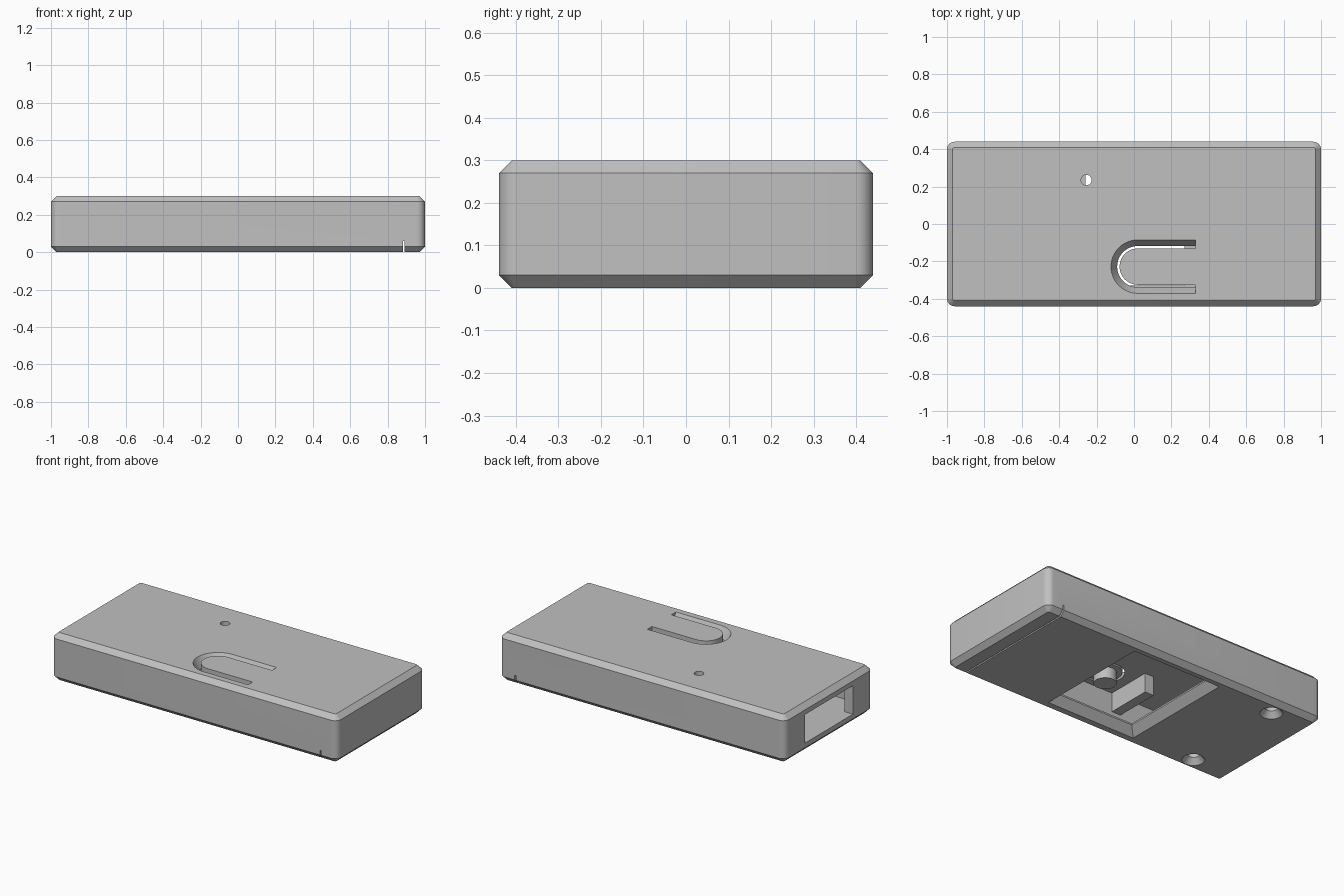
import bpy, bmesh, math

if "Cube" in bpy.data.objects:
    bpy.data.objects.remove(bpy.data.objects["Cube"])

grey = bpy.data.materials.new("plain_grey")
grey.diffuse_color = (0.53, 0.53, 0.53, 1)
grey.use_nodes = True
grey.node_tree.nodes["Principled BSDF"].inputs["Base Color"].default_value = grey.diffuse_color


def loft(name, rings):
    """Skin a list of equal-length rings and cap both ends."""
    bm = bmesh.new()
    vs = [[bm.verts.new(p) for p in r] for r in rings]
    n = len(vs[0])
    for a, b in zip(vs, vs[1:]):
        for i in range(n):
            j = (i + 1) % n
            bm.faces.new((a[i], a[j], b[j], b[i]))
    bm.faces.new(vs[0][::-1])
    bm.faces.new(vs[-1])
    bmesh.ops.recalc_face_normals(bm, faces=bm.faces)
    me = bpy.data.meshes.new(name)
    bm.to_mesh(me)
    bm.free()
    me.materials.append(grey)
    ob = bpy.data.objects.new(name, me)
    bpy.context.collection.objects.link(ob)
    return ob


def rect(x0, x1, y0, y1, z):
    return [(x0, y0, z), (x1, y0, z), (x1, y1, z), (x0, y1, z)]


def box(name, x0, x1, y0, y1, z0, z1):
    return loft(name, [rect(x0, x1, y0, y1, z0), rect(x0, x1, y0, y1, z1)])


def round_rect(hx, hy, r, z, seg=8):
    pts = []
    for k, (sx, sy) in enumerate(((1, 1), (-1, 1), (-1, -1), (1, -1))):
        for i in range(seg + 1):
            a = math.pi / 2 * (k + i / seg)
            pts.append((sx * (hx - r) + r * math.cos(a),
                        sy * (hy - r) + r * math.sin(a), z))
    return pts


def turned(name, x, y, profile, seg=32):
    """Round part or hole from (radius, height) pairs."""
    return loft(name, [[(x + r * math.cos(2 * math.pi * i / seg),
                         y + r * math.sin(2 * math.pi * i / seg), z)
                        for i in range(seg)] for r, z in profile])


def cut(target, cutter):
    cutter.hide_render = True
    m = target.modifiers.new("cut", 'BOOLEAN')
    m.operation = 'DIFFERENCE'
    m.solver = 'EXACT'
    m.object = cutter
    bpy.context.view_layer.objects.active = target
    bpy.ops.object.modifier_apply(modifier=m.name)
    bpy.data.objects.remove(cutter)


# Case with chamfered rims and rounded upright corners
case = loft("case", [round_rect(0.97, 0.41, 0.012, 0), round_rect(1, 0.44, 0.042, 0.03),
                     round_rect(1, 0.44, 0.042, 0.27), round_rect(0.97, 0.41, 0.012, 0.3)])

# Hollow inside and the connector opening in the left end
cut(case, box("cavity", -0.94, 0.87, -0.38, 0.38, 0.06, 0.24))
cut(case, box("end_opening", -1.1, -0.9, -0.24, 0.24, 0.06, 0.24))

# Hatch in the floor with sloped sides
cut(case, loft("hatch", [rect(-0.314, 0.324, -0.379, 0.389, -0.01),
                         rect(-0.26, 0.27, -0.33, 0.335, 0.05),
                         rect(-0.26, 0.27, -0.33, 0.335, 0.1)]))

# Seam where the floor plate meets the right end
cut(case, box("seam", 0.881, 0.89, -0.6, 0.6, -0.1, 0.06))

# Countersunk screw holes in the floor
for y in (-0.34, 0.34):
    cut(case, turned("screw_hole", -0.72, y,
                     [(0.073, -0.01), (0.035, 0.035), (0.035, 0.1)]))

# Light hole in the top
cut(case, turned("light_hole", -0.255, 0.235, [(0.028, 0.2), (0.028, 0.35)]))

# U-shaped slot round the push lever, bevelled on the outer side
cx, cy = 0.02, -0.228
path = [(0.33, math.pi / 2)]
path += [(cx, math.pi / 2 + math.pi * i / 24) for i in range(25)]
path += [(0.33, math.pi * 1.5)]
section = [(0.1485, 0.31), (0.1045, 0.23), (0.097, 0.23), (0.097, 0.31)]
cut(case, loft("lever_slot", [[(x + r * math.cos(a), cy + r * math.sin(a), z)
                               for r, z in section] for x, a in path]))

# Pin under the lever and the stop block beside it
pin = turned("lever_pin", cx, cy, [(0.065, 0.17), (0.065, 0.26)])
stop = box("stop_block", -0.22, -0.157, -0.39, -0.09, 0.12, 0.25)

# Smooth curved walls, keep hard edges
for ob in (case, pin):
    bpy.ops.object.select_all(action='DESELECT')
    ob.select_set(True)
    bpy.context.view_layer.objects.active = ob
    bpy.ops.object.shade_smooth_by_angle(angle=math.radians(30))
